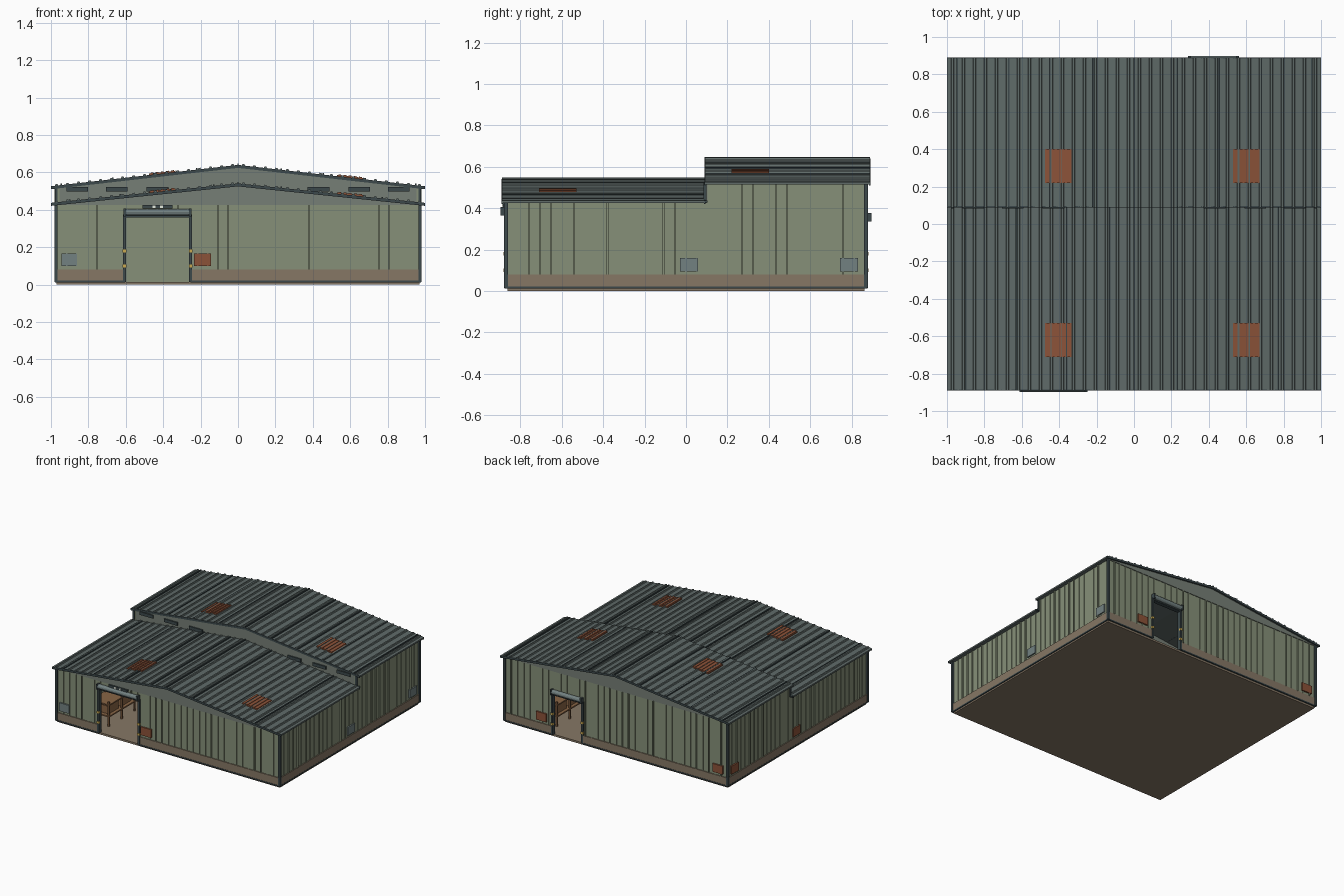
import bpy, bmesh, math, random
from mathutils import Matrix

if "Cube" in bpy.data.objects:
    bpy.data.objects.remove(bpy.data.objects["Cube"])
random.seed(4)

def mat(name, c):
    m = bpy.data.materials.new(name)
    m.diffuse_color = (*c, 1)
    m.use_nodes = True
    m.node_tree.nodes["Principled BSDF"].inputs["Base Color"].default_value = m.diffuse_color
    return m

WALL = mat("wall_green", (0.24, 0.28, 0.19))
GABLE = mat("gable_grey", (0.18, 0.21, 0.18))
DIRT = mat("dirt_brown", (0.24, 0.185, 0.13))
ROOF = mat("roof_slate", (0.115, 0.145, 0.14))
TRIM = mat("trim_dark", (0.045, 0.065, 0.07))
RUST = mat("rust", (0.26, 0.085, 0.04))
BLUE = mat("blue_patch", (0.17, 0.22, 0.22))
YELLOW = mat("yellow", (0.6, 0.4, 0.08))
LAMP = mat("lamp", (0.8, 0.85, 0.75))
WOOD = mat("wood", (0.25, 0.13, 0.06))

def finish(name, bm, m):
    bmesh.ops.recalc_face_normals(bm, faces=bm.faces)
    me = bpy.data.meshes.new(name)
    bm.to_mesh(me)
    bm.free()
    me.materials.append(m)
    ob = bpy.data.objects.new(name, me)
    bpy.context.collection.objects.link(ob)
    return ob

def boxes(name, items, m):
    """One object from boxes given as x0,x1,y0,y1,z0,z1."""
    bm = bmesh.new()
    for x0, x1, y0, y1, z0, z1 in items:
        M = Matrix.Translation(((x0+x1)/2, (y0+y1)/2, (z0+z1)/2)) @ Matrix.Diagonal((x1-x0, y1-y0, z1-z0, 1))
        bmesh.ops.create_cube(bm, size=1, matrix=M)
    return finish(name, bm, m)

def prism(name, pts, y0, y1, m):
    """Extrude an xz profile along y."""
    bm = bmesh.new()
    f = bm.faces.new([bm.verts.new((x, y0, z)) for x, z in pts])
    r = bmesh.ops.extrude_face_region(bm, geom=[f])
    for v in r["geom"]:
        if isinstance(v, bmesh.types.BMVert):
            v.co.y = y1
    return finish(name, bm, m)

X, Y, T, STEP = 0.97, 0.867, 0.015, 0.09
LOW, HIGH = 0.425, 0.515
FD = (-0.605, -0.255, 0.365)   # front door x0, x1, top
BD = (0.295, 0.555, 0.335)     # back door

# floor slab
boxes("floor_slab", [(-X, X, -0.862, 0.862, 0, 0.015)], DIRT)
boxes("base_ledge", [(s*X-0.008, s*X+0.008, -Y-0.006, Y+0.006, 0.012, 0.022) for s in (-1, 1)], TRIM)

# end walls with door openings
def end_wall(name, s, door, top):
    a, b, h = door
    def ys(d0, d1):
        return tuple(sorted((s*(Y+d0), s*(Y+d1))))
    w = ys(-T, 0)
    boxes(name+"_wall", [(-X, a, *w, 0.015, top), (b, X, *w, 0.015, top), (a, b, *w, h, top)], WALL)
    e = ys(0, 0.007)
    boxes(name+"_dirt_band", [(-X, a, *e, 0.015, 0.08), (b, X, *e, 0.015, 0.08)], DIRT)
    boxes(name+"_ledge", [(-X, a, *ys(0, .009), 0.012, 0.022), (b, X, *ys(0, .009), 0.012, 0.022)], TRIM)
    ribs = []
    for i in range(1, 36):
        x = -X + i*2*X/36
        z0 = h if a-0.01 < x < b+0.01 else 0.08
        ribs.append((x-.004, x+.004, *ys(0, random.choice((.004, .005, .01))), z0, top))
    boxes(name+"_battens", ribs, WALL)
    # door frame, hazard bands, shutter housing
    post = ys(-0.02, 0.012)
    boxes(name+"_door_frame", [(a-.01, a+.006, *post, .015, h), (b-.006, b+.01, *post, .015, h),
                               (a-.01, b+.01, *post, h-.005, h+.01)], TRIM)
    boxes(name+"_hazard_bands", [(x-.01, x+.01, *ys(0, .015), z-.008, z+.008)
                                 for x in (a-.002, b+.002) for z in (.1, .18)], YELLOW)
    bm = bmesh.new()
    M = Matrix.Translation(((a+b)/2, s*(Y+.012), h+.022)) @ Matrix.Rotation(math.pi/2, 4, 'Y')
    bmesh.ops.create_cone(bm, cap_ends=True, segments=12, radius1=.018, radius2=.018, depth=b-a, matrix=M)
    finish(name+"_shutter_roll", bm, BLUE)
    boxes(name+"_roll_brackets", [(x-.006, x+.006, *ys(0, .03), h, h+.042) for x in (a, b)], TRIM)

end_wall("front", -1, FD, LOW)
end_wall("back", 1, BD, HIGH)

# lamp above the front door
boxes("lamp_bar", [(-.51, -.35, -Y-.018, -Y, .407, .425)], TRIM)
boxes("lamp_lights", [(x-.008, x+.008, -Y-.022, -Y, .409, .423) for x in (-.45, -.41)], LAMP)

# side walls
for s, side in ((1, "right"), (-1, "left")):
    def xs(d0, d1):
        return tuple(sorted((s*(X+d0), s*(X+d1))))
    boxes(side+"_wall", [(*xs(-T, 0), -Y, STEP, .015, LOW), (*xs(-T, 0), STEP, Y, .015, HIGH)], WALL)
    boxes(side+"_dirt_band", [(*xs(0, .007), -Y, Y, .015, .08)], DIRT)
    ribs = []
    for i in range(1, 32):
        y = -Y + i*2*Y/32
        ribs.append((*xs(0, random.choice((.004, .005, .01))), y-.004, y+.004, .08, HIGH if y > STEP else LOW))
    boxes(side+"_battens", ribs, WALL)
    boxes(side+"_repair_patches", [(*xs(0, .011), y-.044, y+.044, .095, .16) for y in (.015, .787)],
          BLUE if s > 0 else RUST)
    boxes(side+"_corner_posts", [(*xs(-.006, .012), -Y-.012, -Y+.006, .015, LOW+.01),
                                 (*xs(-.006, .012), Y-.006, Y+.012, .015, HIGH+.01),
                                 (*xs(-.006, .008), STEP-.006, STEP+.008, LOW, HIGH)], TRIM)
    boxes(side+"_eave_flashing", [(*xs(.008, .026), -.885, .105, .428, .437),
                                  (*xs(.008, .026), .092, .885, .517, .526)], TRIM)

# patches on end walls
boxes("front_rust_patch", [(-.235, -.145, -Y-.012, -Y, .1, .165)], RUST)
boxes("front_blue_patch", [(-.945, -.86, -Y-.012, -Y, .1, .165)], BLUE)
boxes("back_rust_patches", [(x-.044, x+.044, Y, Y+.012, .1, .165) for x in (.65, -.89)], RUST)

# ribbed gable roofs
def roof(name, eave, ridge, y0, y1, seams):
    def z(x):
        return ridge - (ridge-eave)*abs(x)
    pts = [(-1, z(-1))]
    n = 34
    for i in range(n):
        c = -1 + (i+.5)*2/n
        if i == n//2:
            pts.append((0, z(0)))
        for dx, h in ((-.009, 0), (-.005, .008), (.005, .008), (.009, 0)):
            pts.append((c+dx, z(c+dx)+h))
    pts += [(1, z(1)), (1, z(1)-.012), (0, z(0)-.012), (-1, z(-1)-.012)]
    prism(name+"_sheet", pts, y0, y1, ROOF)
    boxes(name+"_seams", [(x-.004, x+.004, y0-.002, y1+.002, z(x)-.012, z(x)+.008) for x in seams], TRIM)
    # verge trim along both ends
    for e, y in (("front", y0), ("back", y1)):
        prism(f"{name}_{e}_verge", [(-1, z(1)), (0, z(0)), (1, z(1)), (1, z(1)-.016), (0, z(0)-.016),
              (-1, z(1)-.016)], y-.003, y+.003, TRIM)
    # rusty replacement sheets
    ym = -.62 if y0 < -.5 else .31
    for k, xc in enumerate((-.405, .6)):
        strips = [(xc-.07, xc+.07)] + [(xc-.064+i*.028, xc-.048+i*.028) for i in range(5)]
        for j, (p, q) in enumerate(strips):
            h = .007 if j == 0 else .011
            prism(f"{name}_rust_sheet_{k}_{j}", [(p, z(p)), (q, z(q)), (q, z(q)+h), (p, z(p)+h)],
                  ym-.09, ym+.09, RUST)

roof("front_roof", .437, .541, -.888, .09, (-.9, -.63, -.36, -.13, 0, .23, .5, .77))
roof("back_roof", .526, .640, .092, .888, (-.945, -.67, -.45, -.22, 0, .23, .455, .68, .95))

# gable panels under the roofs
def gable(name, base, edge, peak, y0, y1):
    prism(name, [(-X, base), (X, base), (X, edge), (0, peak), (-X, edge)], y0, y1, GABLE)
gable("front_gable", LOW, LOW+.006, .53, -Y-.006, -Y+T)
gable("step_gable", LOW, HIGH+.005, .629, STEP+.004, STEP+.02)
gable("back_gable", HIGH, HIGH+.005, .629, Y-T, Y+.006)

# clerestory vents in the step
boxes("step_vents", [(s*x-.058, s*x+.058, STEP-.006, STEP+.006, .498, .523)
                     for s in (-1, 1) for x in (.86, .648, .43)], TRIM)

# storage racks inside the doors
for s, n in ((-1, "front"), (1, "back")):
    x, y = s*.68, s*.58
    boxes(n+"_rack_frame", [(x+i*.07-.006, x+i*.07+.006, y+j*.16-.006, y+j*.16+.006, .015, .21)
                            for i in (-1, 1) for j in (-1, 0, 1)], WOOD)
    boxes(n+"_rack_shelves", [(x-.08, x+.08, y-.17, y+.17, z, z+.01) for z in (.09, .18)], WOOD)
    boxes(n+"_crates", [(x-.055, x+.055, y+j*.08-.06, y+j*.08+.06, .1, .16) for j in (-1, 1)], WOOD)
